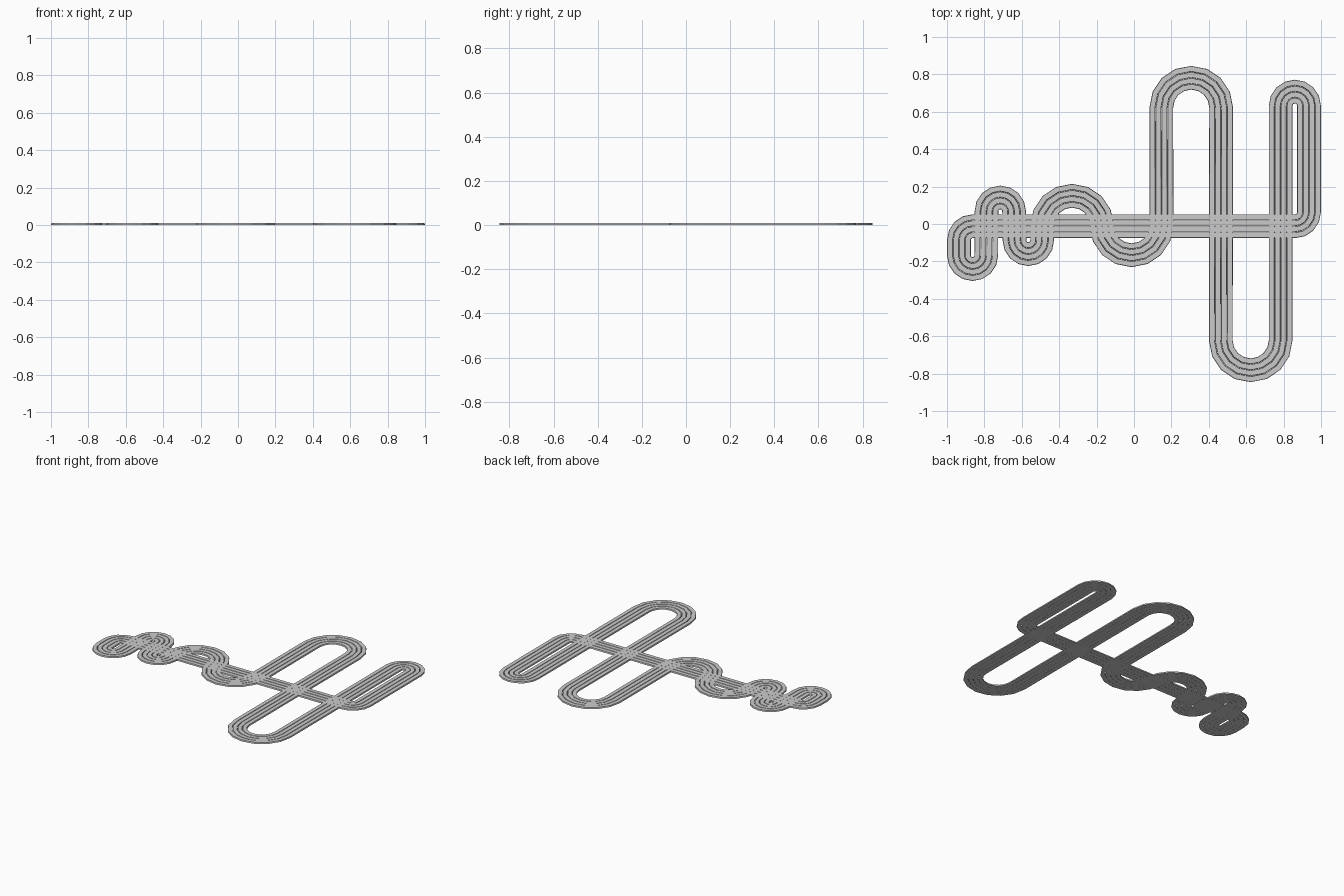
import bpy, bmesh, math
from mathutils import Vector

if "Cube" in bpy.data.objects:
    bpy.data.objects.remove(bpy.data.objects["Cube"])

LANES, WIDTH, HEIGHT, SEG = 4, 0.128, 0.01, 22.5
GAP_TOP, GAP_BASE = 0.005, 0.001

# Closed centre line as arcs joined by straights: (cx, cy, radius, start deg, end deg)
ARCS = [
    (-0.863, -0.085, 0.073, 90, 180),
    (-0.863, -0.168, 0.073, 180, 360),
    (-0.715, 0.068, 0.074, 180, 0),
    (-0.565, -0.087, 0.074, 180, 360),
    (-0.331, -0.009, 0.160, 180, 0),
    (-0.013, -0.007, 0.160, 180, 360),
    (0.306, 0.622, 0.160, 180, 0),
    (0.624, -0.622, 0.160, 180, 360),
    (0.860, 0.632, 0.076, 180, 0),
    (0.861, 0.063, 0.075, 360, 270),
]

grey = bpy.data.materials.new("grey")
grey.diffuse_color = (0.57, 0.57, 0.57, 1)
grey.use_nodes = True
grey.node_tree.nodes["Principled BSDF"].inputs["Base Color"].default_value = grey.diffuse_color


def centre_line():
    """Points with the sideways direction at each one."""
    out = []
    for cx, cy, r, a0, a1 in ARCS:
        n = round(abs(a1 - a0) / SEG)
        side = -1 if a1 > a0 else 1
        for i in range(n + 1):
            a = math.radians(a0 + (a1 - a0) * i / n)
            d = Vector((math.cos(a), math.sin(a), 0))
            out.append((Vector((cx, cy, 0)) + d * r, d * side))
    return out


def lane(name, inner, outer):
    """Sweep a flat strip with steep sides round the closed circuit."""
    bm = bmesh.new()
    t, b = GAP_TOP / 2, GAP_BASE / 2
    profile = [(inner + b, 0), (outer - b, 0), (outer - t, HEIGHT), (inner + t, HEIGHT)]
    rings = [[bm.verts.new(p + side * o + Vector((0, 0, z))) for o, z in profile]
             for p, side in centre_line()]
    for r0, r1 in zip(rings, rings[1:] + rings[:1]):
        for k in range(4):
            m = (k + 1) % 4
            bm.faces.new((r0[k], r0[m], r1[m], r1[k]))
    bmesh.ops.recalc_face_normals(bm, faces=bm.faces)
    mesh = bpy.data.meshes.new(name)
    bm.to_mesh(mesh)
    bm.free()
    mesh.materials.append(grey)
    bpy.context.collection.objects.link(bpy.data.objects.new(name, mesh))


# Four parallel strips separated by narrow grooves
pitch = WIDTH / LANES
for i in range(LANES):
    start = -WIDTH / 2 + i * pitch
    lane(f"track_lane_{i + 1}", start, start + pitch)
